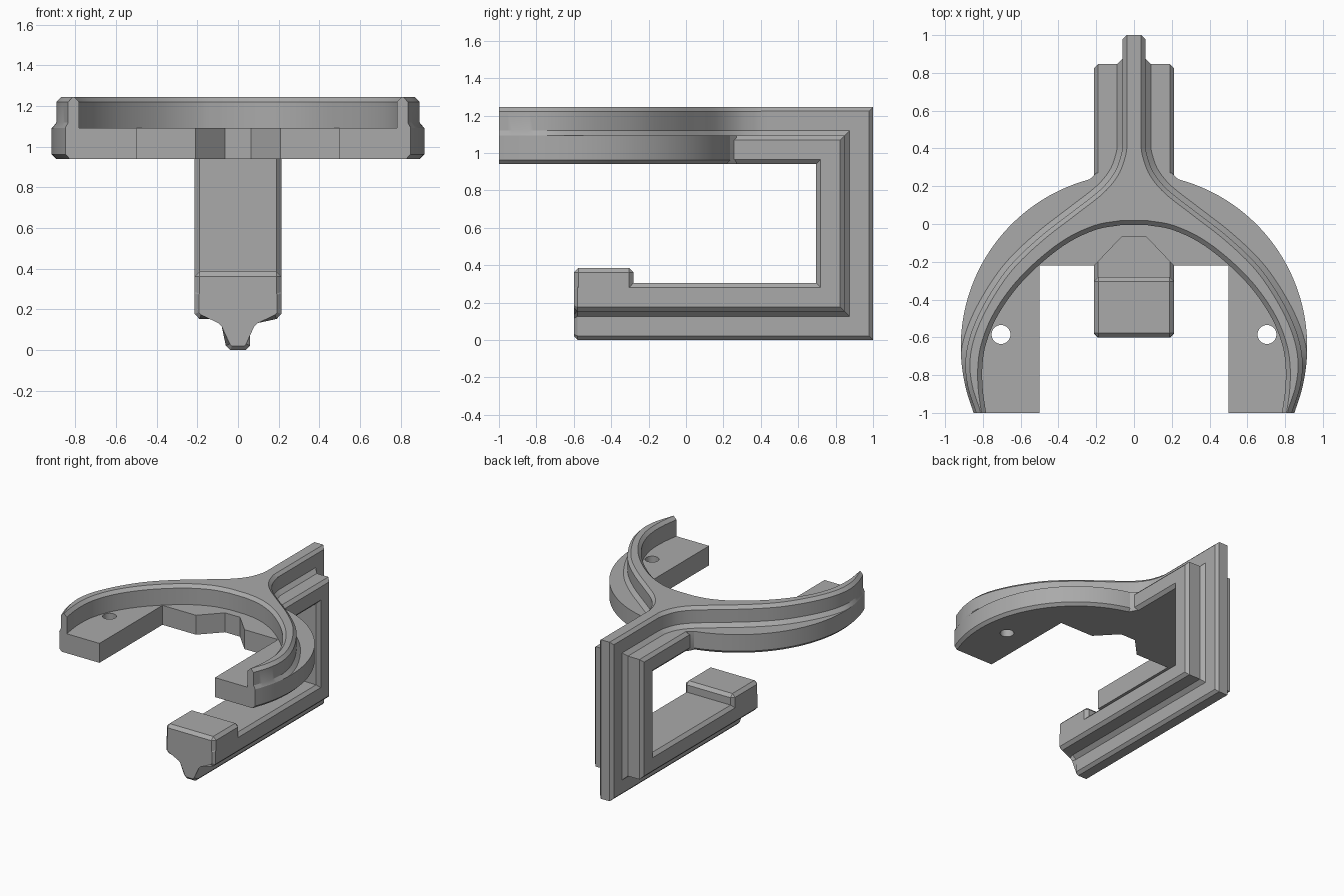
import bpy, bmesh, math
from mathutils import Vector

cube = bpy.data.objects.get("Cube")
if cube:
    bpy.data.objects.remove(cube, do_unlink=True)

grey = bpy.data.materials.new("grey plastic")
grey.use_nodes = True
COLOUR = (0.40, 0.40, 0.40, 1)
grey.diffuse_color = COLOUR
grey.node_tree.nodes["Principled BSDF"].inputs["Base Color"].default_value = COLOUR


def finish(bm, name):
    bmesh.ops.recalc_face_normals(bm, faces=bm.faces)
    mesh = bpy.data.meshes.new(name)
    bm.to_mesh(mesh)
    bm.free()
    mesh.materials.append(grey)
    ob = bpy.data.objects.new(name, mesh)
    bpy.context.collection.objects.link(ob)
    return ob


def smooth(ob):
    bpy.ops.object.select_all(action='DESELECT')
    ob.select_set(True)
    bpy.context.view_layer.objects.active = ob
    bpy.ops.object.shade_smooth_by_angle(angle=math.radians(25))


def loft(rings):
    """Skin closed rings of equal length and cap both ends."""
    bm = bmesh.new()
    rows = [[bm.verts.new(p) for p in ring] for ring in rings]
    n = len(rows[0])
    for a, b in zip(rows, rows[1:]):
        for i in range(n):
            j = (i + 1) % n
            bm.faces.new((a[i], a[j], b[j], b[i]))
    bm.faces.new(rows[0][::-1])
    bm.faces.new(rows[-1])
    return bm


def mirrored(half):
    return half + [(-x, y) for x, y in reversed(half)]


def spline(pts, steps=6):
    """Smooth curve through a few points."""
    p = [Vector(q) for q in pts]
    p = [2 * p[0] - p[1]] + p + [2 * p[-1] - p[-2]]
    out = []
    for a, b, c, d in zip(p, p[1:], p[2:], p[3:]):
        for k in range(steps):
            t = k / steps
            out.append(0.5 * (2 * b + (c - a) * t + (2 * a - 5 * b + 4 * c - d) * t ** 2
                              + (3 * b - a - 3 * c + d) * t ** 3))
    return out + [p[-2]]


RING_Y, RING_R = -0.65, 0.917
PLATE_Z, RIM_Z, TOP_Z = 0.94, 1.092, 1.245


def offset(curve, dist, keep_y):
    """Shift a curve sideways, staying inside the round plate."""
    out = []
    last = len(curve) - 1
    for i, p in enumerate(curve):
        t = (curve[min(i + 1, last)] - curve[max(i - 1, 0)]).normalized()
        q = p + dist * Vector((-t.y, t.x))
        if i == keep_y:
            q.y = p.y
        r = q - Vector((0, RING_Y))
        if q.y < 0.1 and r.length > RING_R:
            q = Vector((0, RING_Y)) + r * RING_R / r.length
            if i == keep_y:
                q.y = p.y
        out.append((q.x, q.y))
    return out


# C-shaped bracket: a flange with a fin, swept round two mitred corners
section = mirrored([(0.19, 0), (0.213, 0.025), (0.213, 0.128), (0.19, 0.152), (0.09, 0.152),
                    (0.06, 0.18), (0.06, 0.283), (0.038, 0.305)])
path = [(-0.60, 0.305, 0, -1), (0.695, 0.305, 1, -1), (0.695, PLATE_Z, 1, 1), (0.22, PLATE_Z, 0, 1)]
bm = loft([[(x, y + d * dy, z + d * dz) for x, d in section] for y, z, dy, dz in path])
tip_edges = [e for e in bm.edges if all(v.co.y < -0.59 for v in e.verts)]
bmesh.ops.bevel(bm, geom=tip_edges, offset=0.02, segments=1, affect='EDGES')
finish(bm, "bracket")

# Raised lip at the free end of the lower arm
bm = bmesh.new()
bmesh.ops.create_cube(bm, size=1)
for v in bm.verts:
    v.co = (v.co.x * 0.426, -0.44 + v.co.y * 0.32, 0.293 + v.co.z * 0.186)
bmesh.ops.bevel(bm, geom=list(bm.edges), offset=0.024, segments=1, affect='EDGES')
finish(bm, "lower_lip")

# Horseshoe plate with a chamfered lower outer edge
start = math.asin(0.235 / RING_R)
end = math.pi / 2 + math.asin(0.35 / RING_R)
STEPS = 40


def plate_half(radius):
    pts = [(0.2, 0.27)]
    for i in range(STEPS + 1):
        a = start + (end - start) * i / STEPS
        pts.append((radius * math.sin(a), RING_Y + radius * math.cos(a)))
    pts[-1] = (pts[-1][0], -1)
    return pts + [(0.5, -1), (0.5, -0.22), (0.21, -0.22), (0.065, -0.068)]


levels = [(RING_R - 0.022, PLATE_Z), (RING_R, PLATE_Z + 0.022), (RING_R, RIM_Z)]
plate = finish(loft([[(x, y, z) for x, y in mirrored(plate_half(r))] for r, z in levels]),
               "horseshoe_plate")

# Screw holes
for side in (-1, 1):
    bpy.ops.mesh.primitive_cylinder_add(vertices=32, radius=0.05, depth=0.5,
                                        location=(side * 0.704, -0.585, 1.0))
    cutter = bpy.context.object
    cutter.hide_render = True
    cut = plate.modifiers.new("hole", 'BOOLEAN')
    cut.operation = 'DIFFERENCE'
    cut.solver = 'EXACT'
    cut.object = cutter
    bpy.context.view_layer.objects.active = plate
    bpy.ops.object.modifier_apply(modifier=cut.name)
    bpy.data.objects.remove(cutter, do_unlink=True)
smooth(plate)

# Curved rim that flows back into the fin
outer = spline([(0.06, 0.55), (0.06, 0.43), (0.07, 0.36), (0.105, 0.27), (0.18, 0.18), (0.32, 0.07),
                (0.5, -0.07), (0.66, -0.225), (0.78, -0.4), (0.86, -0.57), (0.892, -0.72),
                (0.88, -0.86), (0.835, -1)])
inner = spline([(0.783, -1), (0.8, -0.88), (0.803, -0.76), (0.785, -0.64), (0.73, -0.5),
                (0.63, -0.35), (0.5, -0.215), (0.35, -0.1), (0.2, -0.03), (0.07, -0.006)])
rings = []
for out_d, in_d, z in [(0.028, 0, RIM_Z), (0, 0, RIM_Z + 0.028),
                       (0, 0, TOP_Z - 0.024), (-0.024, -0.024, TOP_Z)]:
    half = offset(outer, out_d, len(outer) - 1) + offset(inner, in_d, 0)
    rings.append([(x, y, z) for x, y in mirrored(half)])
smooth(finish(loft(rings), "curved_rim"))
